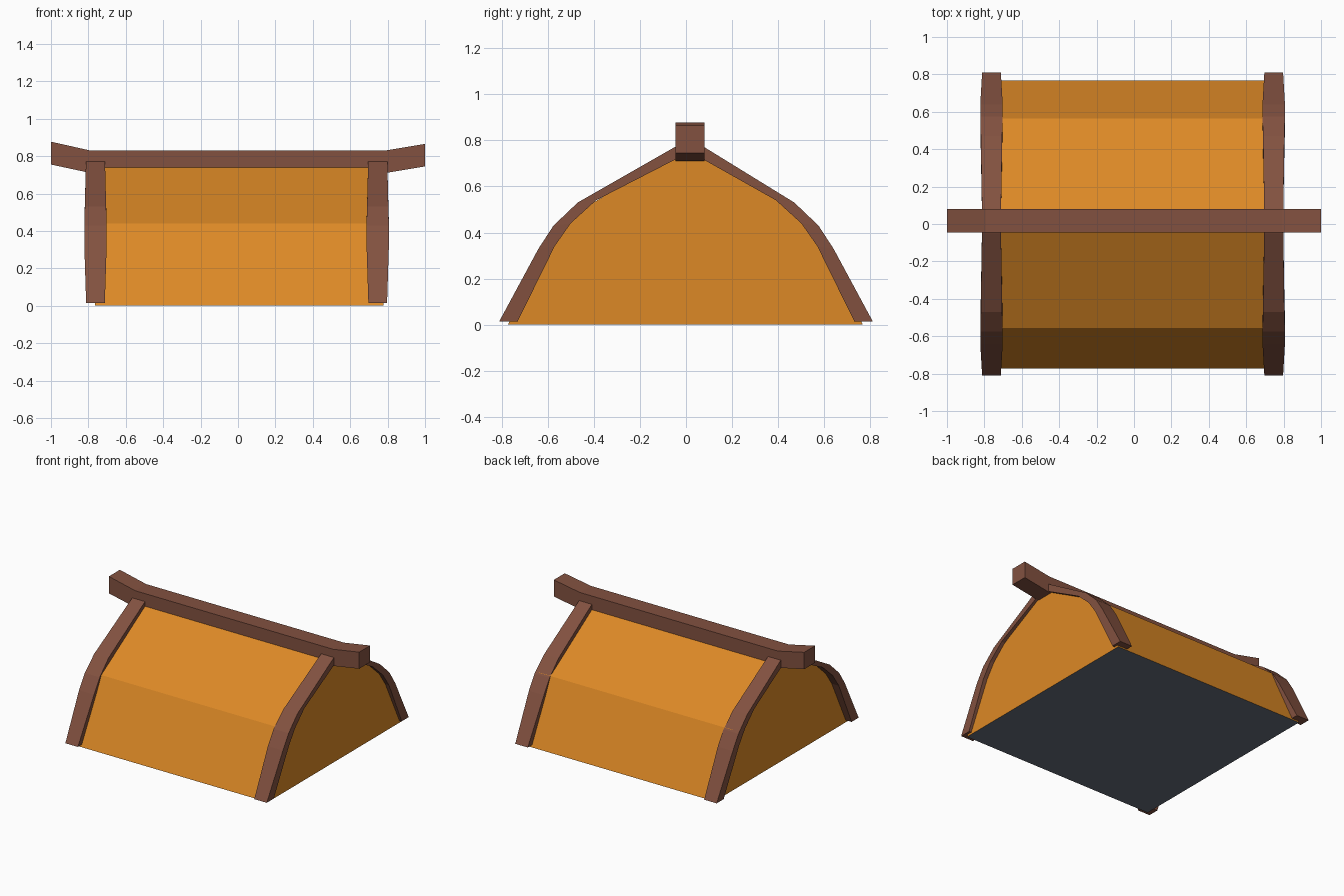
import bpy, bmesh

if "Cube" in bpy.data.objects:
    bpy.data.objects.remove(bpy.data.objects["Cube"])


def material(name, rgb):
    m = bpy.data.materials.new(name)
    m.diffuse_color = (*rgb, 1.0)
    m.use_nodes = True
    m.node_tree.nodes["Principled BSDF"].inputs["Base Color"].default_value = m.diffuse_color
    return m


orange = material("orange canvas", (0.72, 0.25, 0.019))
brown = material("brown wood", (0.225, 0.083, 0.051))
slate = material("slate underside", (0.13, 0.155, 0.20))


def loft(name, rings, mats):
    """Join equal-sized rings of points into a closed solid."""
    bm = bmesh.new()
    loops = [[bm.verts.new(p) for p in ring] for ring in rings]
    n = len(loops[0])
    for a, b in zip(loops, loops[1:]):
        for i in range(n):
            j = (i + 1) % n
            bm.faces.new((a[i], a[j], b[j], b[i]))
    bm.faces.new(loops[0])
    bm.faces.new(loops[-1])
    bmesh.ops.recalc_face_normals(bm, faces=bm.faces)
    # downward faces take the second material when there is one
    if len(mats) > 1:
        for f in bm.faces:
            f.material_index = 1 if f.normal.z < -0.9 else 0
    me = bpy.data.meshes.new(name)
    bm.to_mesh(me)
    bm.free()
    for m in mats:
        me.materials.append(m)
    ob = bpy.data.objects.new(name, me)
    bpy.context.collection.objects.link(ob)
    return ob


# Roof body: five-sided prism with a dark underside
profile = [(-0.773, 0), (-0.557, 0.44), (0.012, 0.772), (0.565, 0.44), (0.767, 0)]
loft("roof_body", [[(x, y, z) for y, z in profile] for x in (-0.765, 0.778)],
     [orange, slate])

# Gable trims: bent boards over each end, slightly wider at the bend
outer = [(0.81, 0.015), (0.64, 0.33), (0.575, 0.43), (0.47, 0.53), (0.08, 0.77)]
inner = [(0.73, 0.015), (0.57, 0.34), (0.50, 0.44), (0.39, 0.54), (0.07, 0.72)]
half = [0.05, 0.06, 0.06, 0.057, 0.051]


def trim_ring(cx, o, i, h):
    return [(cx - h, *o), (cx + h, *o), (cx + h, *i), (cx - h, *i)]


for side, cx in (("left", -0.762), ("right", 0.747)):
    front = [trim_ring(cx, (-o[0] + (0.03 if k == 4 else 0), o[1]),
                       (-i[0] + (0.03 if k == 4 else 0), i[1]), h)
             for k, (o, i, h) in enumerate(zip(outer, inner, half))]
    ridge = [trim_ring(cx, (0.015, 0.80), (0.015, 0.75), 0.05)]
    back = [trim_ring(cx, o, i, h) for o, i, h in zip(outer, inner, half)]
    loft(side + "_gable_trim", front + ridge + back[::-1], [brown])

# Ridge beam with upturned ends
beam = [(-1.0, 0.755, 0.877), (-0.79, 0.71, 0.83), (0.79, 0.71, 0.83), (1.0, 0.745, 0.865)]
loft("ridge_beam", [[(x, -0.045, lo), (x, 0.08, lo), (x, 0.08, hi), (x, -0.045, hi)]
                    for x, lo, hi in beam], [brown])
